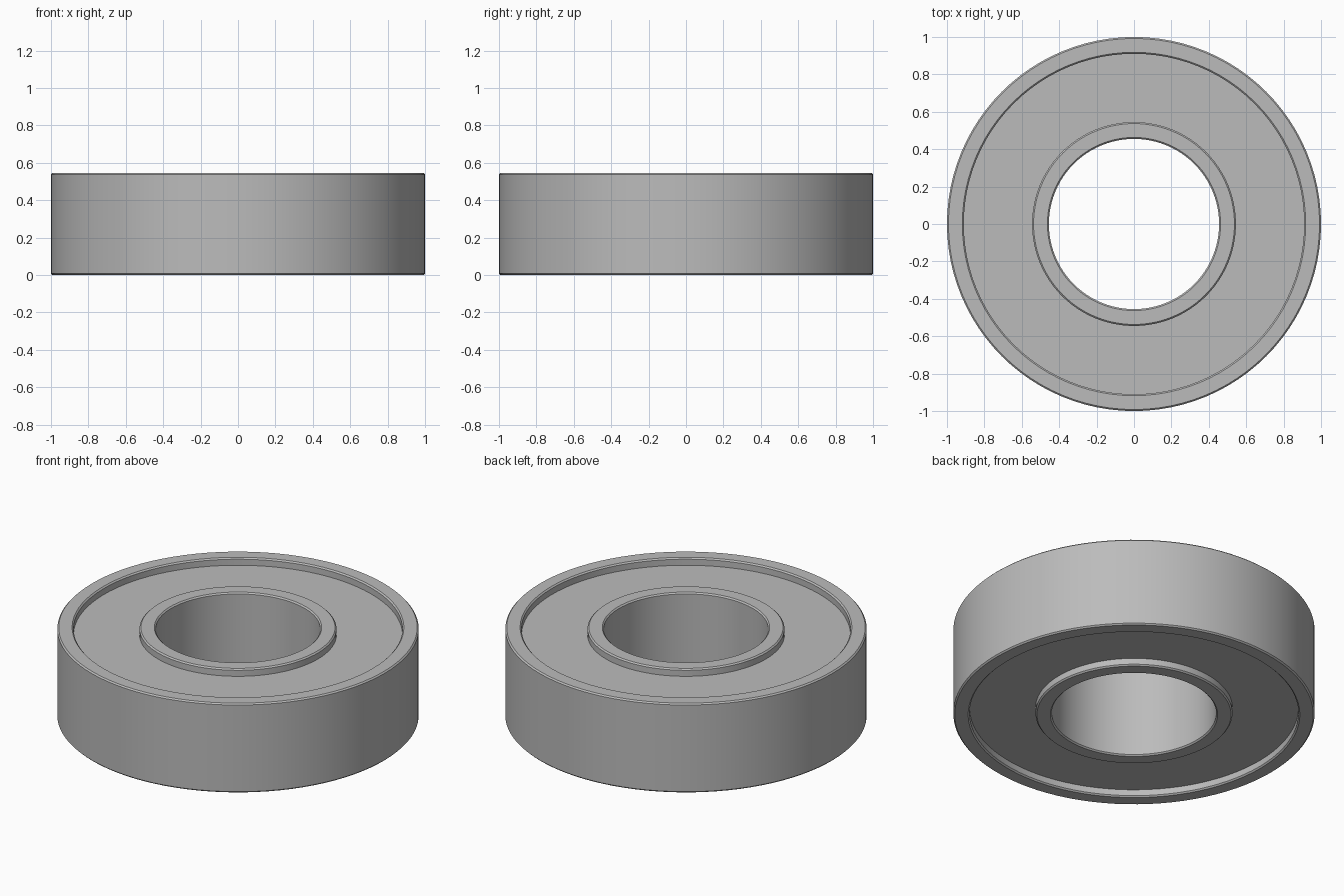
import bpy, bmesh, math

if "Cube" in bpy.data.objects:
    bpy.data.objects.remove(bpy.data.objects["Cube"])

R_OUT, R_RACE, R_HUB, R_BORE = 1.0, 0.91, 0.545, 0.455   # ring radii
H, RECESS, CH = 0.545, 0.045, 0.008                     # height, seal depth, edge break
SEGMENTS = 96

steel = bpy.data.materials.new("grey_steel")
steel.diffuse_color = (0.5, 0.5, 0.5, 1)
steel.use_nodes = True
steel.node_tree.nodes["Principled BSDF"].inputs["Base Color"].default_value = steel.diffuse_color


def ring(name, r_in, r_out, z0, z1, ch=0.0):
    """Closed ring turned from a rectangular profile with optional broken edges."""
    if ch:
        profile = [(r_in + ch, z0), (r_out - ch, z0), (r_out, z0 + ch), (r_out, z1 - ch),
                   (r_out - ch, z1), (r_in + ch, z1), (r_in, z1 - ch), (r_in, z0 + ch)]
    else:
        profile = [(r_in, z0), (r_out, z0), (r_out, z1), (r_in, z1)]
    bm = bmesh.new()
    loops = []
    for i in range(SEGMENTS):
        a = 2 * math.pi * i / SEGMENTS
        loops.append([bm.verts.new((r * math.cos(a), r * math.sin(a), z)) for r, z in profile])
    n = len(profile)
    for i in range(SEGMENTS):
        a, b = loops[i], loops[(i + 1) % SEGMENTS]
        for j in range(n):
            k = (j + 1) % n
            bm.faces.new((a[j], b[j], b[k], a[k]))
    bmesh.ops.recalc_face_normals(bm, faces=bm.faces)
    mesh = bpy.data.meshes.new(name)
    bm.to_mesh(mesh)
    bm.free()
    mesh.materials.append(steel)
    obj = bpy.data.objects.new(name, mesh)
    bpy.context.collection.objects.link(obj)
    bpy.ops.object.select_all(action='DESELECT')
    obj.select_set(True)
    bpy.context.view_layer.objects.active = obj
    bpy.ops.object.shade_smooth_by_angle(angle=math.radians(30))
    return obj


# Outer and inner races
ring("outer_race", R_RACE, R_OUT, 0, H, CH)
ring("inner_race", R_BORE, R_HUB, 0, H, CH)
# Recessed seal filling the gap between the races on both sides
ring("seal", R_HUB, R_RACE, RECESS, H - RECESS)
